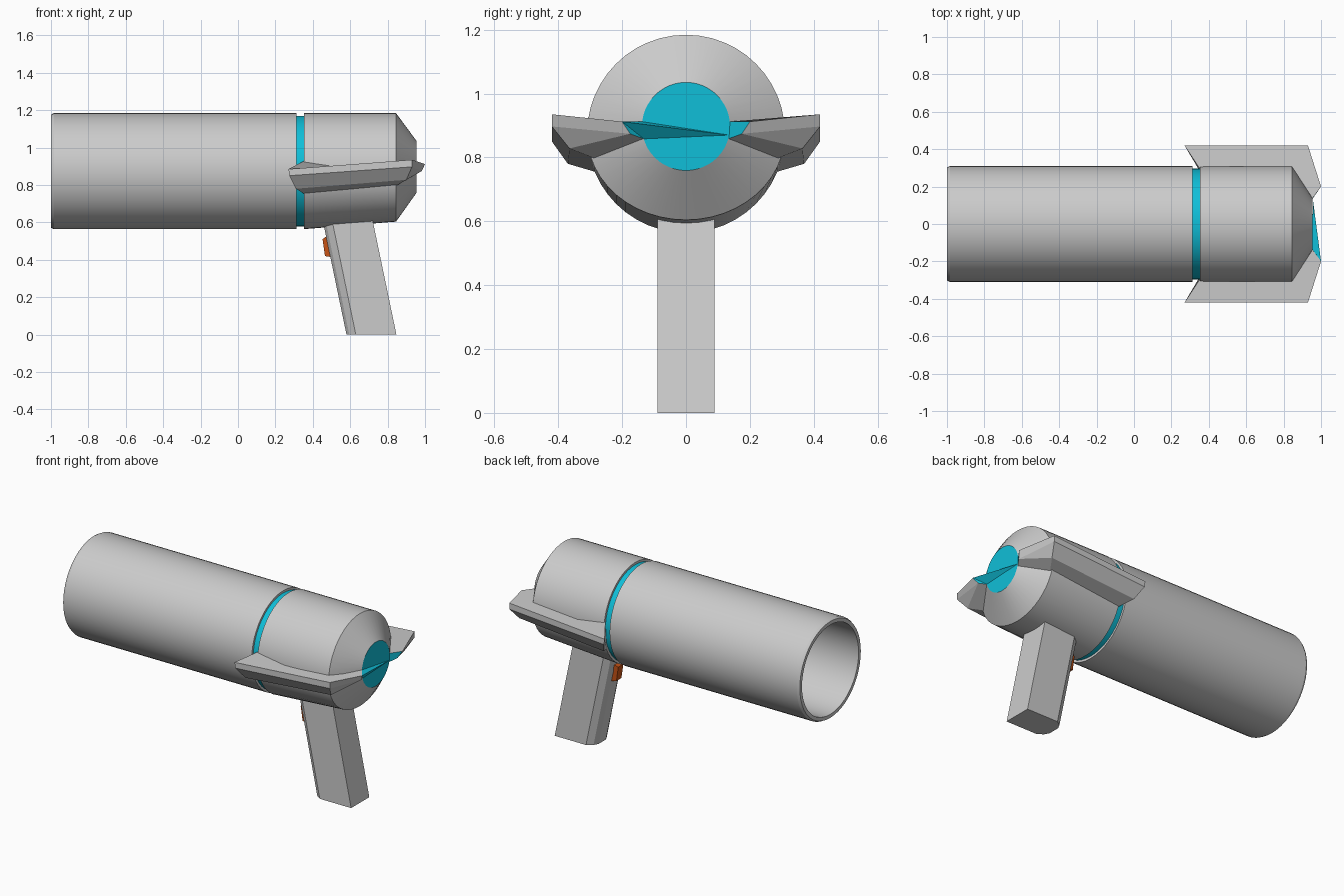
import bpy, bmesh, math

if "Cube" in bpy.data.objects:
    bpy.data.objects.remove(bpy.data.objects["Cube"])

def mat(name, rgb):
    m = bpy.data.materials.new(name)
    m.diffuse_color = (*rgb, 1)
    m.use_nodes = True
    m.node_tree.nodes["Principled BSDF"].inputs["Base Color"].default_value = m.diffuse_color
    return m

GREY = mat("light_grey", (0.6, 0.6, 0.6))
TEAL = mat("teal", (0.005, 0.52, 0.69))
ORANGE = mat("orange", (0.6, 0.09, 0.008))
AXIS = 0.874   # height of the barrel axis
SIDES = 48

def make(name, verts, faces, mats, rule=None, smooth=None):
    """Mesh object with outward normals; rule(face) picks the material."""
    me = bpy.data.meshes.new(name)
    me.from_pydata(verts, [], faces)
    bm = bmesh.new()
    bm.from_mesh(me)
    bmesh.ops.recalc_face_normals(bm, faces=bm.faces)
    if rule:
        for f in bm.faces:
            f.material_index = rule(f)
    bm.to_mesh(me)
    bm.free()
    for m in mats:
        me.materials.append(m)
    ob = bpy.data.objects.new(name, me)
    bpy.context.collection.objects.link(ob)
    if smooth:
        bpy.ops.object.select_all(action='DESELECT')
        ob.select_set(True)
        bpy.context.view_layer.objects.active = ob
        bpy.ops.object.shade_smooth_by_angle(angle=math.radians(smooth))
    return ob

def tube(name, rings, mats, rule=None):
    """Loft rings along x, each (x, centre z, radius, lower half scale)."""
    verts = []
    for x, cz, r, low in rings:
        for i in range(SIDES):
            a = 2 * math.pi * i / SIDES
            s = math.sin(a)
            verts.append((x, r * math.cos(a), cz + r * s * (low if s < 0 else 1)))
    n = len(rings)
    faces = [(k * SIDES + i, k * SIDES + (i + 1) % SIDES,
              (k + 1) * SIDES + (i + 1) % SIDES, (k + 1) * SIDES + i)
             for k in range(n - 1) for i in range(SIDES)]
    faces += [tuple(range(SIDES)), tuple(range((n - 1) * SIDES, n * SIDES))]
    return make(name, verts, faces, mats, rule, 25)

def prism(name, section, z0, z1, lean, mat_, scale_y=1):
    """Extrude an (x, y) section upwards while leaning it along x."""
    n = len(section)
    verts = [(x + lean * z, y * scale_y, z) for z in (z0, z1) for x, y in section]
    faces = [(i, (i + 1) % n, n + (i + 1) % n, n + i) for i in range(n)]
    faces += [tuple(range(n)), tuple(range(n, 2 * n))]
    return make(name, verts, faces, [mat_])

# Hollow barrel with a softened muzzle
tube("barrel", [(0.29, AXIS, 0.28, 1), (-1, AXIS, 0.28, 1), (-1, AXIS, 0.302, 1),
                (-0.985, AXIS, 0.31, 1), (0.312, AXIS, 0.31, 1),
                (0.312, AXIS, 0.2, 1)], [GREY])

# Glowing ring between barrel and rear body
tube("ring", [(0.30, AXIS, 0.296, 1), (0.36, AXIS, 0.296, 1)], [TEAL])

# Rear body with rising underside, conical back and coloured end cap
tube("rear_body", [(0.352, AXIS, 0.31, 1), (0.845, AXIS, 0.31, 0.87),
                   (0.955, 0.897, 0.138, 1)], [GREY, TEAL],
     lambda f: 1 if f.normal.x > 0.95 else 0)

# Side fins, one per side, with coloured inner tips
FIN = [(0.355, 0.29, 0.93), (0.27, 0.42, 0.885), (0.275, 0.42, 0.85),
       (0.31, 0.37, 0.78), (0.35, 0.285, 0.755),          # front end
       (0.93, 0.42, 0.935), (0.93, 0.42, 0.897), (0.90, 0.365, 0.828),
       (0.845, 0.28, 0.795),                              # rear end
       (1.0, 0.2, 0.912), (0.982, 0.175, 0.874),          # tip
       (0.953, 0.135, 0.912), (0.953, 0.132, 0.858)]      # root at the cap
FIN_FACES = [(0, 1, 2, 3, 4), (0, 1, 5, 9, 11), (1, 2, 6, 5), (2, 3, 7, 6),
             (3, 4, 8, 7), (5, 6, 10, 9), (6, 7, 10), (7, 8, 12, 10),
             (9, 10, 12, 11), (0, 4, 8, 12, 11)]
for side, name in ((-1, "front_fin"), (1, "back_fin")):
    make(name, [(x, side * y, z) for x, y, z in FIN], FIN_FACES, [GREY, TEAL],
         lambda f: 1 if f.calc_center_median().x > 0.96 and len(f.verts) == 4
         and abs(f.calc_center_median().y) < 0.17 else 0)

# Thin wedge crossing the end cap from one fin tip
make("cap_wedge", [(1.0, -0.2, 0.912), (0.955, -0.137, 0.912), (0.956, 0.135, 0.87),
                   (0.955, -0.132, 0.858)],
     [(0, 1, 2), (0, 2, 3), (0, 3, 1), (1, 3, 2)], [TEAL])

# Leaning grip with a rounded front edge
prism("grip", [(0.58, -0.035), (0.595, -0.065), (0.63, -0.09), (0.847, -0.09),
               (0.847, 0.09), (0.63, 0.09), (0.595, 0.065), (0.58, 0.035)],
      0, 0.66, -0.208, GREY)

# Trigger: wedge narrowing towards the finger side
T = [(0.52, 0.04, 0.412), (0.498, 0.04, 0.535), (0.478, 0.04, 0.53),
     (0.452, 0.025, 0.51), (0.465, 0.025, 0.42)]
n = len(T)
make("trigger", [(x, s * y, z) for s in (-1, 1) for x, y, z in T],
     [(i, (i + 1) % n, n + (i + 1) % n, n + i) for i in range(n)]
     + [tuple(range(n)), tuple(range(n, 2 * n))], [ORANGE])
